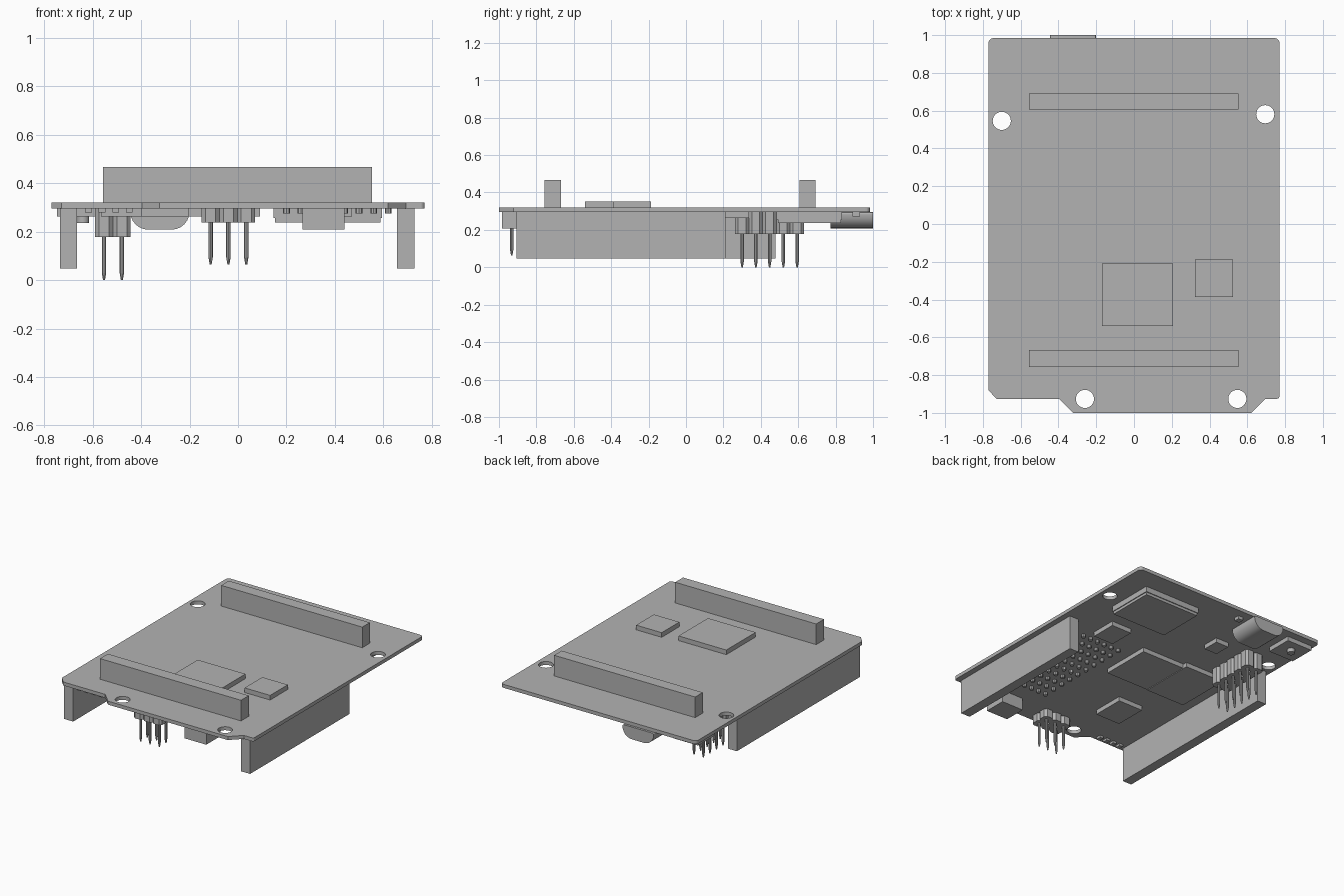
import bpy, bmesh
from math import pi, sin, cos
from mathutils import Matrix, Vector

if "Cube" in bpy.data.objects:
    bpy.data.objects.remove(bpy.data.objects["Cube"])

grey = bpy.data.materials.new("plain grey")
grey.use_nodes = True
grey.diffuse_color = (0.45, 0.45, 0.45, 1)
grey.node_tree.nodes["Principled BSDF"].inputs["Base Color"].default_value = (0.45, 0.45, 0.45, 1)

UNDER, TOP = 0.295, 0.32   # lower and upper faces of the board


def add_mesh(name, bm):
    mesh = bpy.data.meshes.new(name)
    bmesh.ops.recalc_face_normals(bm, faces=bm.faces)
    bm.to_mesh(mesh)
    bm.free()
    mesh.materials.append(grey)
    obj = bpy.data.objects.new(name, mesh)
    bpy.context.collection.objects.link(obj)
    return obj


def box_into(bm, x0, x1, y0, y1, z0, z1):
    m = Matrix.Translation(((x0 + x1) / 2, (y0 + y1) / 2, (z0 + z1) / 2))
    bmesh.ops.create_cube(bm, size=1, matrix=m @ Matrix.Diagonal((x1 - x0, y1 - y0, z1 - z0, 1)))


def box(name, *bounds):
    bm = bmesh.new()
    box_into(bm, *bounds)
    return add_mesh(name, bm)


def rod_into(bm, x, y, z0, z1, r0, r1, sides=8):
    # r0 is the radius at z0, r1 the radius at z1
    bmesh.ops.create_cone(bm, cap_ends=True, segments=sides, radius1=r0, radius2=r1,
                          depth=z1 - z0, matrix=Matrix.Translation((x, y, (z0 + z1) / 2)))


def prism_into(bm, points, direction):
    face = bm.faces.new([bm.verts.new(p) for p in points])
    ext = bmesh.ops.extrude_face_region(bm, geom=[face], use_keep_orig=True)
    verts = [g for g in ext["geom"] if isinstance(g, bmesh.types.BMVert)]
    bmesh.ops.translate(bm, verts=verts, vec=Vector(direction))


def arc(cx, cy, r, a0, a1, n):
    return [(cx + r * cos(a0 + (a1 - a0) * i / n), cy + r * sin(a0 + (a1 - a0) * i / n))
            for i in range(n + 1)]


def smooth(obj):
    bpy.ops.object.select_all(action="DESELECT")
    bpy.context.view_layer.objects.active = obj
    obj.select_set(True)
    bpy.ops.object.shade_smooth_by_angle()


# Circuit board: filled outline with four mounting holes
outline = [(-0.77, -0.88), (-0.728, -0.926), (-0.397, -0.926), (-0.323, -1.0),
           (0.62, -1.0), (0.694, -0.926)]
outline += arc(0.755, -0.911, 0.015, -pi / 2, 0, 3)
outline += arc(0.745, 0.959, 0.025, 0, pi / 2, 5)
outline += arc(-0.745, 0.959, 0.025, pi / 2, pi, 5)
holes = [(-0.70, 0.546), (0.695, 0.581), (-0.26, -0.926), (0.547, -0.926)]
loops = [outline] + [arc(x, y, 0.048, 0, 2 * pi, 32)[:-1] for x, y in holes]
curve = bpy.data.curves.new("board_outline", "CURVE")
curve.dimensions = "2D"
curve.fill_mode = "BOTH"
curve.extrude = (TOP - UNDER) / 2
for loop in loops:
    spline = curve.splines.new("POLY")
    spline.points.add(len(loop) - 1)
    for point, (x, y) in zip(spline.points, loop):
        point.co = (x, y, 0, 1)
    spline.use_cyclic_u = True
source = bpy.data.objects.new("board_outline", curve)
bpy.context.collection.objects.link(source)
bpy.context.view_layer.update()
evaluated = source.evaluated_get(bpy.context.evaluated_depsgraph_get())
flat = bpy.data.meshes.new_from_object(evaluated)
bm = bmesh.new()
bm.from_mesh(flat)
bmesh.ops.remove_doubles(bm, verts=bm.verts, dist=0.0001)
bmesh.ops.translate(bm, verts=bm.verts, vec=(0, 0, (TOP + UNDER) / 2))
for f in bm.faces:
    f.smooth = False
add_mesh("circuit_board", bm)
bpy.data.objects.remove(source)
bpy.data.meshes.remove(flat)

# Parts on the upper face
box("front_top_socket", -0.557, 0.553, -0.756, -0.668, TOP, 0.467)
box("back_top_socket", -0.557, 0.553, 0.607, 0.692, TOP, 0.467)
box("large_top_chip", -0.17, 0.206, -0.541, -0.21, TOP, 0.353)
box("small_top_chip", 0.323, 0.524, -0.387, -0.188, TOP, 0.353)

# Long sockets under the two sides
box("left_side_socket", 0.657, 0.729, -0.905, 0.211, 0.047, UNDER)
box("right_side_socket", -0.735, -0.664, -0.905, 0.478, 0.047, UNDER)

# Chips on the lower face
box("large_chip_base", 0.147, 0.594, 0.485, 0.835, 0.256, UNDER)
box("large_chip_body", 0.153, 0.588, 0.491, 0.829, 0.237, 0.256)
for name, x0, x1, y0, y1 in [
        ("middle_chip", -0.25, 0.09, -0.165, 0.205),
        ("right_chip", -0.565, -0.255, -0.17, 0.235),
        ("front_chip", -0.40, -0.204, -0.63, -0.395),
        ("left_chip", 0.31, 0.47, 0.15, 0.338),
        ("back_chip", -0.30, -0.197, 0.49, 0.61)]:
    box(name, x0, x1, y0, y1, 0.263, UNDER)
box("tiny_back_part", -0.16, -0.12, 0.89, 0.93, 0.272, UNDER)
box("front_connector", 0.267, 0.44, -0.985, -0.825, 0.208, UNDER)

# Row of tiny parts along the front edge
bm = bmesh.new()
for i in range(4):
    x = -0.617 + 0.056 * i
    box_into(bm, x - 0.014, x + 0.014, -0.905, -0.865, 0.279, UNDER)
add_mesh("front_tiny_parts", bm)

# Push button
box("button_base", -0.747, -0.545, 0.74, 0.93, 0.263, UNDER)
bm = bmesh.new()
rod_into(bm, -0.64, 0.85, 0.235, 0.263, 0.026, 0.026, 20)
smooth(add_mesh("button_cap", bm))

# Grid of solder studs
bm = bmesh.new()
for col in range(8):
    for row in range(10):
        rod_into(bm, 0.20 + 0.06 * col, -0.67 + 0.083 * row, 0.274, UNDER, 0.014, 0.014)
smooth(add_mesh("solder_studs", bm))

# Cable port with rounded lower corners at the back edge
section = arc(-0.275, 0.283, 0.075, -pi / 2, 0, 6) + arc(-0.21, 0.285, 0.01, 0, pi / 2, 3)
section += arc(-0.435, 0.285, 0.01, pi / 2, pi, 3) + arc(-0.37, 0.283, 0.075, pi, 1.5 * pi, 6)
bm = bmesh.new()
prism_into(bm, [(x, 0.772, z) for x, z in section], (0, 0.228, 0))
smooth(add_mesh("cable_port", bm))

# Pin headers: chamfered blocks, each with a pointed pin
PITCH = 0.0735


def pin_header(name, x0, y0, cols, rows, block_z, tip_z):
    blocks, pins = bmesh.new(), bmesh.new()
    h, c = PITCH / 2, PITCH / 2 - 0.016
    octagon = [(c, -h), (h, -c), (h, c), (c, h), (-c, h), (-h, c), (-h, -c), (-c, -h)]
    for i in range(cols):
        for j in range(rows):
            x, y = x0 + i * PITCH, y0 + j * PITCH
            prism_into(blocks, [(x + a, y + b, block_z) for a, b in octagon],
                       (0, 0, UNDER - block_z))
            rod_into(pins, x, y, tip_z + 0.03, block_z + 0.01, 0.009, 0.009)
            rod_into(pins, x, y, tip_z, tip_z + 0.03, 0.004, 0.009)
    add_mesh(name + "_blocks", blocks)
    smooth(add_mesh(name + "_pins", pins))


pin_header("front_header", -0.113, -0.932, 3, 2, 0.237, 0.064)
pin_header("side_header", -0.553, 0.30, 2, 5, 0.178, 0.0)
